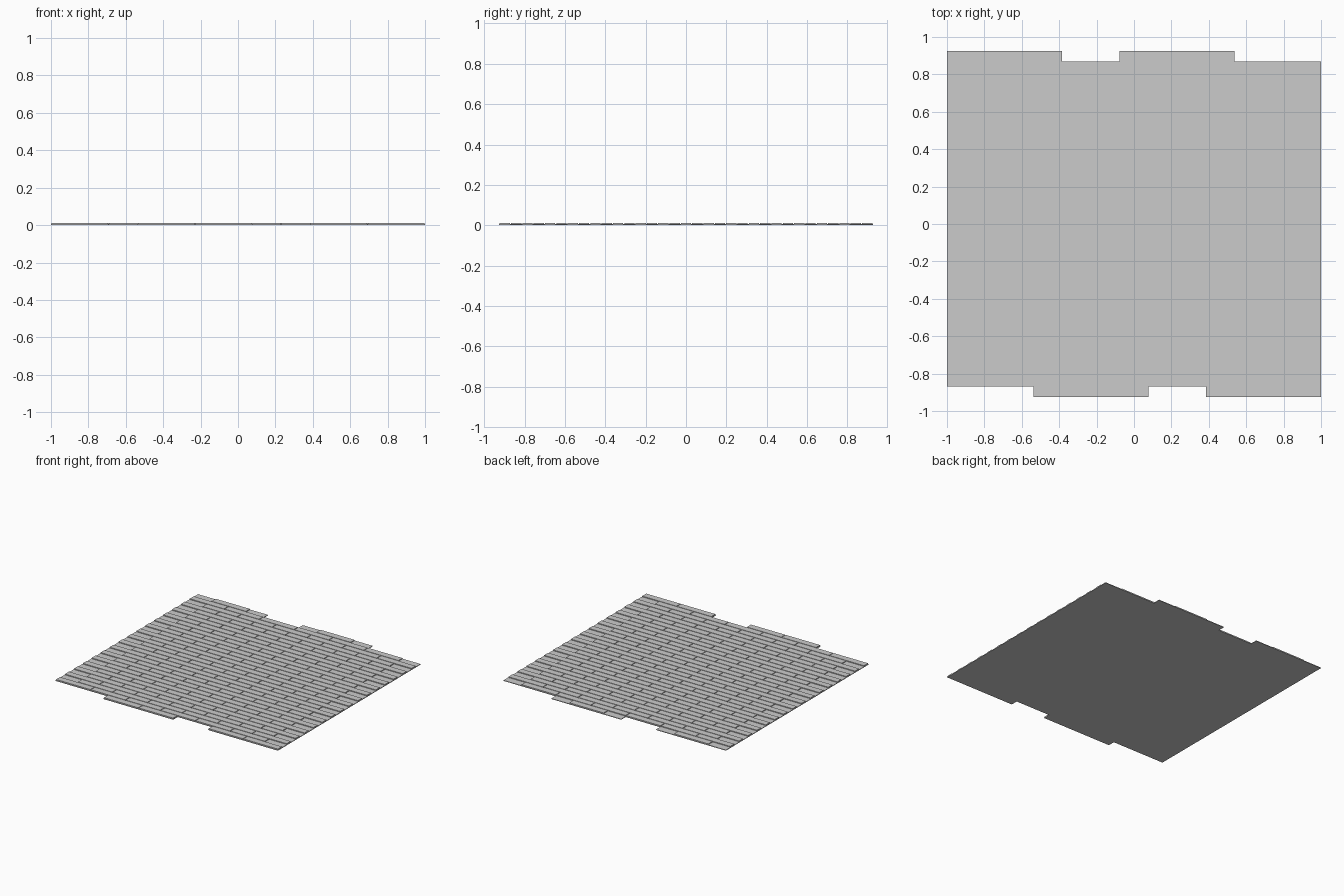
import bpy, bmesh
from mathutils import Matrix, Vector

if "Cube" in bpy.data.objects:
    bpy.data.objects.remove(bpy.data.objects["Cube"])

W = 2 / 6.5            # brick length
ROWS = 33
H = 1.852 / ROWS       # course height
TOP = 0.926
BASE_Z, BRICK_Z = 0.005, 0.0115
GAP = 0.0055


def finish(bm, name):
    bmesh.ops.recalc_face_normals(bm, faces=bm.faces[:])
    me = bpy.data.meshes.new(name)
    bm.to_mesh(me)
    bm.free()
    ob = bpy.data.objects.new(name, me)
    bpy.context.collection.objects.link(ob)
    return ob


def box(bm, x0, x1, y0, y1, z0, z1):
    m = Matrix.Translation(((x0 + x1) / 2, (y0 + y1) / 2, (z0 + z1) / 2))
    m = m @ Matrix.Diagonal((x1 - x0, y1 - y0, z1 - z0, 1))
    bmesh.ops.create_cube(bm, size=1, matrix=m)


# Backing sheet: slab with two-brick tabs along the top and bottom edges
top_tabs = [(-1 + 3 * W * i, -1 + 3 * W * i + 2 * W) for i in range(2)]
bottom_tabs = [(1 - 3 * W * i - 2 * W, 1 - 3 * W * i) for i in (1, 0)]


def tab_edge(tabs, outer, inner):
    pts = [(-1, inner)]
    for a, b in tabs:
        pts += [(a, inner), (a, outer), (b, outer), (b, inner)]
    pts.append((1, inner))
    clean = []
    for p in pts:        # drop repeated and back-tracking corners at the sheet ends
        if not any((Vector(p) - Vector(q)).length < 1e-5 for q in clean):
            clean.append(p)
    return clean


lower = tab_edge(bottom_tabs, -TOP, -TOP + H)
upper = tab_edge(top_tabs, TOP, TOP - H)
bm = bmesh.new()
outline = bm.faces.new([bm.verts.new((x, y, 0)) for x, y in lower + upper[::-1]])
ext = bmesh.ops.extrude_face_region(bm, geom=[outline], use_keep_orig=True)
new_verts = [g for g in ext["geom"] if isinstance(g, bmesh.types.BMVert)]
bmesh.ops.translate(bm, verts=new_verts, vec=(0, 0, BASE_Z))
bmesh.ops.triangulate(bm, faces=[f for f in bm.faces if len(f.verts) > 4])
finish(bm, "backing_sheet")

# Raised bricks in running bond; half-brick end spaces stay open for interlocking
bm = bmesh.new()
for r in range(ROWS):
    y1 = TOP - r * H
    start = -1 + (W / 2 if r % 2 == 0 else 0)
    tabs = top_tabs if r == 0 else bottom_tabs if r == ROWS - 1 else [(-1, 1)]
    for c in range(6):
        x0, x1 = start + c * W, start + (c + 1) * W
        if any(a - 1e-4 <= x0 and x1 <= b + 1e-4 for a, b in tabs):
            g = GAP / 2
            box(bm, x0 + g, x1 - g, y1 - H + g, y1 - g, BASE_Z - 0.001, BRICK_Z)
finish(bm, "bricks")
